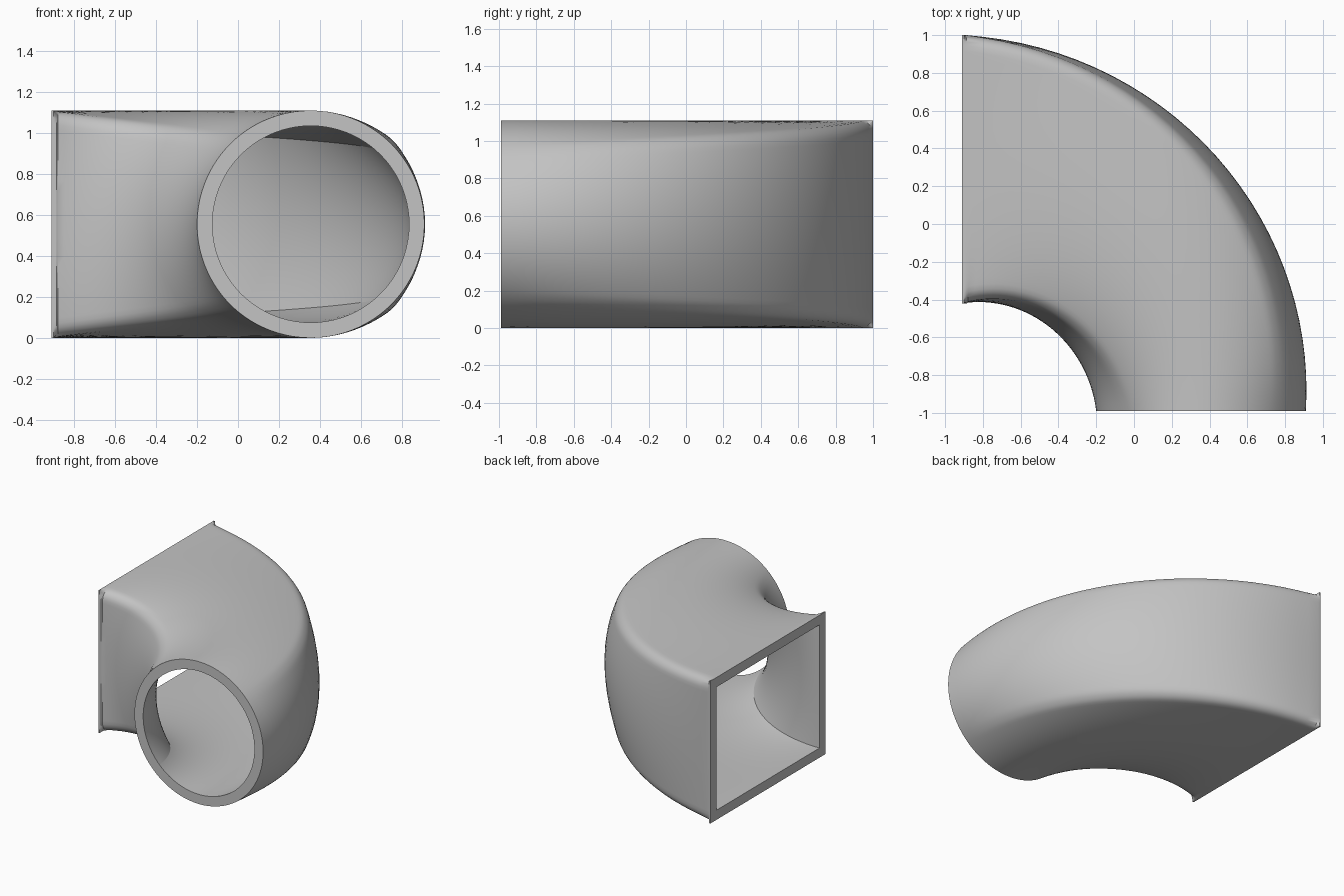
import bpy, bmesh, math

cube = bpy.data.objects.get("Cube")
if cube:
    bpy.data.objects.remove(cube, do_unlink=True)

# Overall sizes of the elbow duct
BEND_X, BEND_Y = -0.91, -0.99     # axis of the bend
HALF_H = 0.555                    # half height, also the radius of the round end
HALF_W = 0.71                     # half width of the rectangular end
WALL = 0.075
FILLET = 0.07
STEPS = 30                        # rings along the bend
SIDE = 32                         # points on each side of the section


def side_params():
    """Positions along one side, packed closer towards the corners."""
    return [math.sin(math.pi / 2 * (2 * i / SIDE - 1)) for i in range(SIDE)]


def rounded(x, z, w, h, r):
    """Pull a point of a rectangle onto its rounded corner."""
    if r <= 0:
        return x, z
    cx = max(-(w - r), min(w - r, x))
    cz = max(-(h - r), min(h - r, z))
    d = math.hypot(x - cx, z - cz)
    if cx == x or cz == z or d == 0:
        return x, z
    return cx + (x - cx) * r / d, cz + (z - cz) * r / d


def section(f, inset, fillet):
    """Section blended from a circle (f = 0) to a rectangle (f = 1)."""
    w, h = HALF_W - inset, HALF_H - inset
    points = []
    for quarter in range(4):
        for u in side_params():
            a = math.pi / 4 * (u + 2 * quarter)
            sx, sz = [(1, u), (-u, 1), (-1, -u), (u, -1)][quarter]
            rx, rz = rounded(sx * w, sz * h, w, h, fillet)
            points.append((h * math.cos(a) * (1 - f) + rx * f,
                           h * math.sin(a) * (1 - f) + rz * f))
    return points


def ring(bm, f, inset, fillet, shift=0.0):
    """One loop of vertices across the bend."""
    t = f * math.pi / 2
    centre = 1.265 + 0.015 * f
    return [bm.verts.new((BEND_X + (centre + x) * math.cos(t) + shift,
                          BEND_Y + (centre + x) * math.sin(t),
                          HALF_H + z))
            for x, z in section(f, inset, fillet)]


bm = bmesh.new()
# Outer skin, ending in a thin square-cornered lip
rings = [ring(bm, i / STEPS, 0, FILLET) for i in range(STEPS)]
rings.append(ring(bm, 1, 0, FILLET, 0.024))
rings.append(ring(bm, 1, 0, 0, 0.01))
rings.append(ring(bm, 1, 0, 0))
# Inner skin, running back to the round end
rings += [ring(bm, i / STEPS, WALL, 0) for i in range(STEPS, -1, -1)]

count = 4 * SIDE
for k, a in enumerate(rings):
    b = rings[(k + 1) % len(rings)]
    for i in range(count):
        j = (i + 1) % count
        bm.faces.new((a[i], a[j], b[j], b[i]))
bmesh.ops.remove_doubles(bm, verts=bm.verts, dist=0.00005)
bmesh.ops.recalc_face_normals(bm, faces=bm.faces)

mesh = bpy.data.meshes.new("elbow_duct")
bm.to_mesh(mesh)
bm.free()
duct = bpy.data.objects.new("elbow_duct", mesh)
bpy.context.collection.objects.link(duct)

# Plain grey metal
grey = bpy.data.materials.new("plain_grey")
grey.use_nodes = True
colour = (0.55, 0.55, 0.55, 1)
grey.diffuse_color = colour
grey.node_tree.nodes["Principled BSDF"].inputs["Base Color"].default_value = colour
mesh.materials.append(grey)

bpy.ops.object.select_all(action='DESELECT')
duct.select_set(True)
bpy.context.view_layer.objects.active = duct
bpy.ops.object.shade_smooth_by_angle(angle=math.radians(30))
